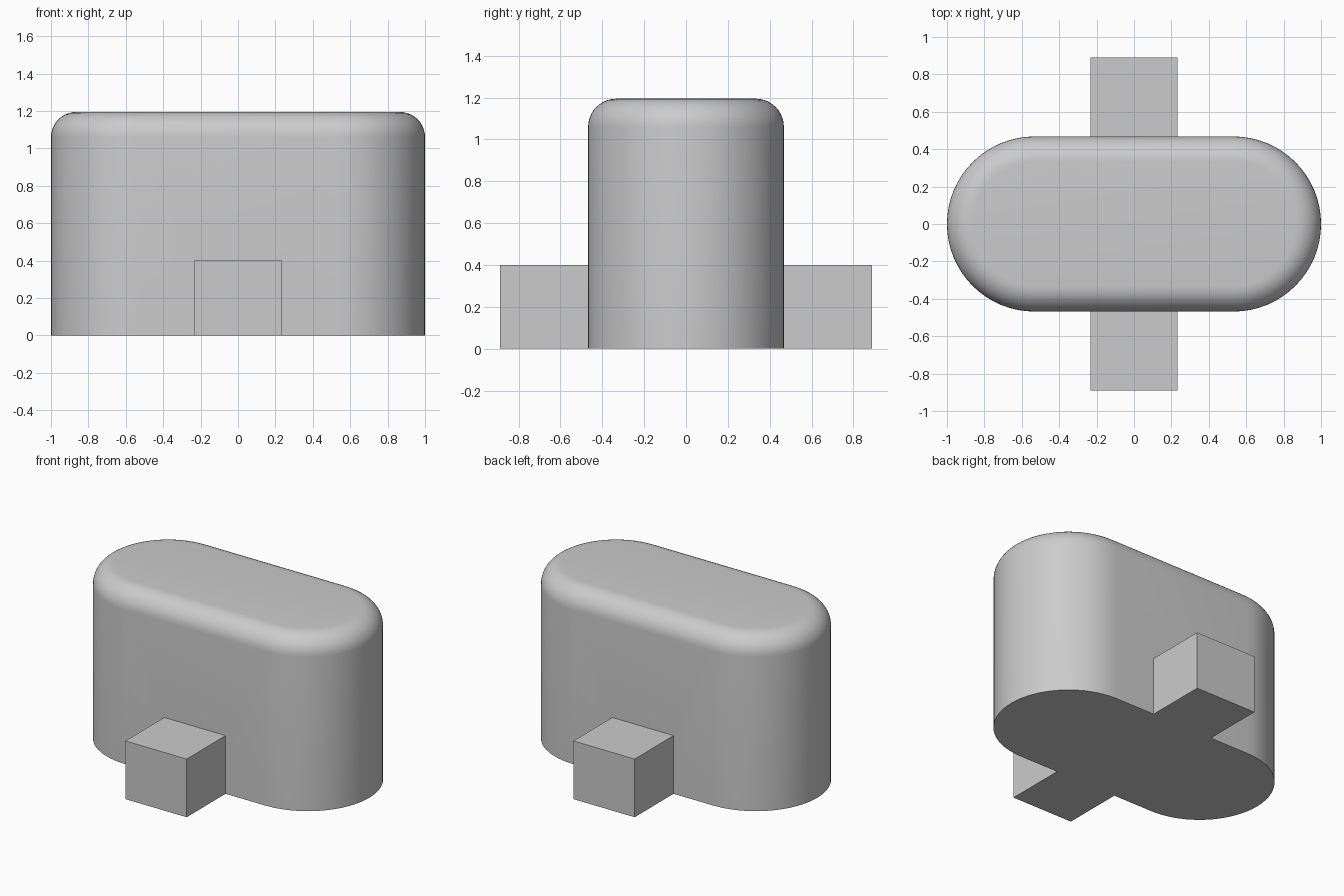
import bpy, bmesh
from math import sin, cos, pi, radians

start_cube = bpy.data.objects.get("Cube")
if start_cube:
    bpy.data.objects.remove(start_cube, do_unlink=True)

HEIGHT, RADIUS, HALF_STRAIGHT = 1.195, 0.468, 0.532
ROUND = 0.135
ARC_STEPS, ROUND_STEPS = 32, 10

grey = bpy.data.materials.new("plain_grey")
grey.use_nodes = True
grey.diffuse_color = (0.6, 0.6, 0.6, 1)
grey.node_tree.nodes["Principled BSDF"].inputs["Base Color"].default_value = (0.6, 0.6, 0.6, 1)


def make_object(name, bm):
    bmesh.ops.recalc_face_normals(bm, faces=bm.faces)
    mesh = bpy.data.meshes.new(name)
    bm.to_mesh(mesh)
    bm.free()
    mesh.materials.append(grey)
    obj = bpy.data.objects.new(name, mesh)
    bpy.context.collection.objects.link(obj)
    return obj


def capsule_ring(bm, radius, z):
    """Ring of vertices around a straight-sided, round-ended outline."""
    ring = []
    for side in (1, -1):
        for i in range(ARC_STEPS + 1):
            a = -pi / 2 + pi * i / ARC_STEPS
            ring.append(bm.verts.new((side * (HALF_STRAIGHT + radius * cos(a)),
                                      side * radius * sin(a), z)))
    return ring


# Body: upright wall, then a quarter-round up to the flat top
bm = bmesh.new()
rings = [capsule_ring(bm, RADIUS, 0)]
for k in range(ROUND_STEPS + 1):
    t = pi / 2 * k / ROUND_STEPS
    rings.append(capsule_ring(bm, RADIUS - ROUND * (1 - cos(t)),
                              HEIGHT - ROUND * (1 - sin(t))))
for low, high in zip(rings, rings[1:]):
    n = len(low)
    for i in range(n):
        j = (i + 1) % n
        bm.faces.new((low[i], low[j], high[j], high[i]))
bm.faces.new(rings[0])
bm.faces.new(rings[-1])
body = make_object("body_with_side_blocks", bm)

# Crossbar: its two ends form the front and back blocks
bm = bmesh.new()
bmesh.ops.create_cube(bm, size=1)
bmesh.ops.scale(bm, vec=(0.466, 1.78, 0.4), verts=bm.verts)
bmesh.ops.translate(bm, vec=(0, 0, 0.2), verts=bm.verts)
crossbar = make_object("crossbar", bm)
crossbar.hide_render = True

# Join both into one solid, then drop the helper
join = body.modifiers.new("join_crossbar", 'BOOLEAN')
join.operation = 'UNION'
join.solver = 'EXACT'
join.object = crossbar
bpy.ops.object.select_all(action='DESELECT')
bpy.context.view_layer.objects.active = body
body.select_set(True)
bpy.ops.object.modifier_apply(modifier=join.name)
bpy.data.objects.remove(crossbar, do_unlink=True)
bpy.ops.object.shade_smooth_by_angle(angle=radians(30))
